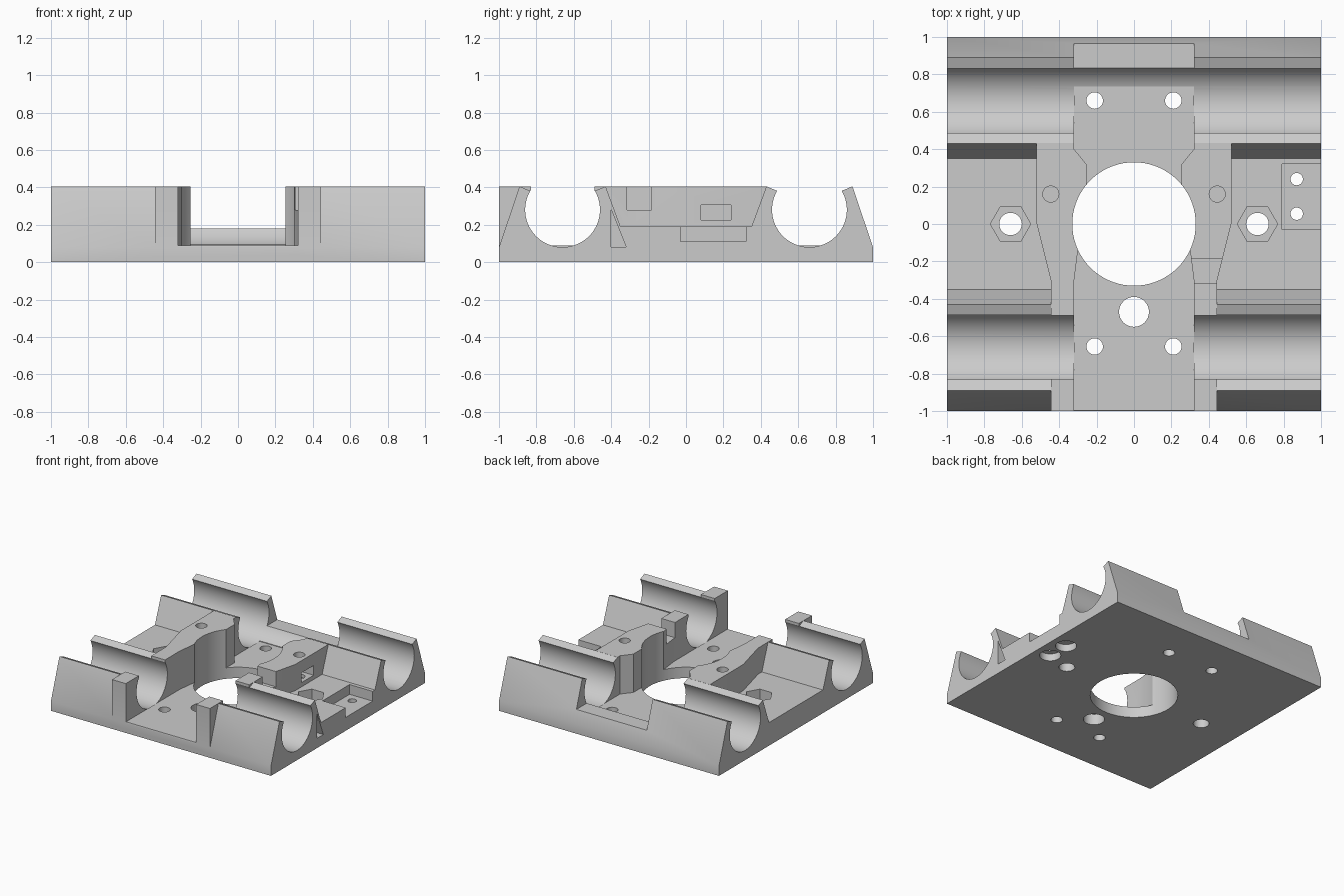
import bpy, bmesh, math
from mathutils import Vector

if "Cube" in bpy.data.objects:
    bpy.data.objects.remove(bpy.data.objects["Cube"])

grey = bpy.data.materials.new("light grey plastic")
grey.diffuse_color = (0.6, 0.6, 0.6, 1)
grey.use_nodes = True
grey.node_tree.nodes["Principled BSDF"].inputs["Base Color"].default_value = grey.diffuse_color


def prism(name, pts, lo, hi, axis="z"):
    """Extrude a 2D outline: (x, y) along z, or (y, z) along x."""
    bm = bmesh.new()
    put = (lambda p, t: (p[0], p[1], t)) if axis == "z" else (lambda p, t: (t, p[0], p[1]))
    a = [bm.verts.new(put(p, lo)) for p in pts]
    b = [bm.verts.new(put(p, hi)) for p in pts]
    bm.faces.new(a)
    bm.faces.new(b)
    for i in range(len(pts)):
        j = (i + 1) % len(pts)
        bm.faces.new((a[i], a[j], b[j], b[i]))
    bmesh.ops.recalc_face_normals(bm, faces=bm.faces)
    me = bpy.data.meshes.new(name)
    bm.to_mesh(me)
    bm.free()
    ob = bpy.data.objects.new(name, me)
    bpy.context.collection.objects.link(ob)
    me.materials.append(grey)
    return ob


def box(name, x0, x1, y0, y1, z0, z1):
    return prism(name, [(x0, y0), (x1, y0), (x1, y1), (x0, y1)], z0, z1)


def ring(u, v, r, n=32):
    return [(u + r * math.cos(2 * math.pi * i / n), v + r * math.sin(2 * math.pi * i / n))
            for i in range(n)]


def hole(x, y, r, z0=-0.1, z1=0.6, n=32):
    return prism("hole_cutter", ring(x, y, r, n), z0, z1)


def combine(target, tool, op):
    m = target.modifiers.new("bool", "BOOLEAN")
    m.operation, m.object, m.solver = op, tool, "EXACT"
    bpy.context.view_layer.update()
    dg = bpy.context.evaluated_depsgraph_get()
    me = bpy.data.meshes.new_from_object(target.evaluated_get(dg))
    target.modifiers.clear()
    target.data = me
    bpy.data.objects.remove(tool)


def cut(tool):
    combine(body, tool, "DIFFERENCE")


def add(tool):
    combine(body, tool, "UNION")


# main body: end profile with two rod clamps and a flat middle
half = [(0.35, 0.19), (0.43, 0.405), (0.49, 0.38), (0.66, 0.28), (0.83, 0.38),
        (0.89, 0.405), (1, 0.08), (1, 0)]
body = prism("rod_carriage", half + [(-y, z) for y, z in reversed(half)], -1, 1, "x")

# central channel and the raised ledge at the back
cut(box("channel_cutter", -0.32, 0.32, -1.1, 0.735, 0.09, 0.6))
cut(box("ledge_cutter", -0.32, 0.32, 0.7, 1.1, 0.18, 0.6))

# towers beside the central hole, and front corner posts
tower = [(0.52, 0.432), (0.52, 0), (0.445, -0.3), (0.445, -0.49), (0.32, -0.49),
         (0.32, -0.3), (0.3, -0.14), (0.255, 0), (0.255, 0.32), (0.32, 0.4), (0.32, 0.432)]
for s in (-1, 1):
    add(prism("tower", [(s * x, y) for x, y in tower], 0.03, 0.405))
    add(box("front_post", min(s * 0.32, s * 0.445), max(s * 0.32, s * 0.445),
            -1, -0.83, 0.03, 0.405))

# rod bores, then the flat channel floor restored over them
for y in (-0.66, 0.66):
    cut(prism("bore_cutter", ring(y, 0.28, 0.2, 64), -1.1, 1.1, "x"))
add(box("channel_floor", -0.32, 0.32, -0.9, 0.735, 0.03, 0.09))

# large central hole and plate holes
cut(hole(0, 0, 0.33, n=72))
cut(hole(0, -0.47, 0.08))
for s in (-1, 1):
    for y in (-0.655, 0.66):
        cut(hole(s * 0.21, y, 0.044))
    cut(hole(s * 0.66, 0, 0.06))
    cut(hole(s * 0.66, 0, 0.108, z0=0.1, n=6))      # hexagonal nut pocket
    cut(hole(s * 0.445, 0.16, 0.043, z0=0.2))       # blind tower screw hole

# side pad with two counterbored holes
cut(box("pad_cutter", 0.79, 1.1, -0.03, 0.32, 0.11, 0.3))
for y in (0.055, 0.24):
    cut(hole(0.87, y, 0.033))
    cut(hole(0.87, y, 0.08, z1=0.06))

# right tower: nut slot and top notch; small wedge slot in the clamp end
cut(box("nut_slot_cutter", 0.36, 0.6, 0.08, 0.24, 0.225, 0.305))
cut(box("notch_cutter", 0.2, 0.6, -0.315, -0.185, 0.28, 0.6))
cut(prism("wedge_cutter", [(-0.4, 0.08), (-0.32, 0.08), (-0.4, 0.28)], 0.8, 1.1, "x"))

# smooth bores, crisp edges
bpy.context.view_layer.objects.active = body
body.select_set(True)
bpy.ops.object.shade_smooth_by_angle(angle=math.radians(25))
